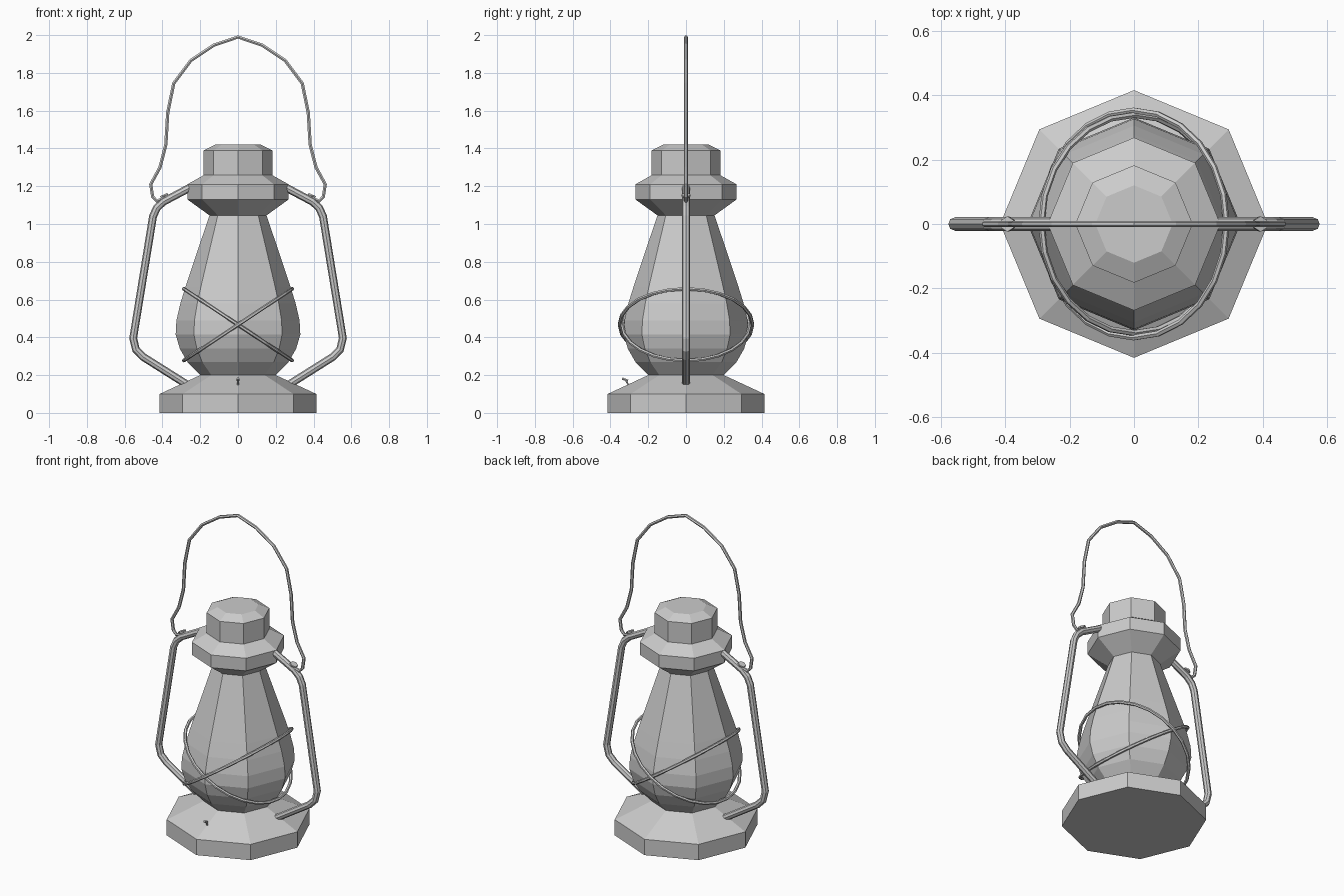
import bpy, bmesh, math
from mathutils import Vector

if "Cube" in bpy.data.objects:
    bpy.data.objects.remove(bpy.data.objects["Cube"])

grey = bpy.data.materials.new("grey metal")
grey.diffuse_color = (0.6, 0.6, 0.6, 1)
grey.use_nodes = True
grey.node_tree.nodes["Principled BSDF"].inputs["Base Color"].default_value = grey.diffuse_color


def finish(name, mesh):
    mesh.materials.clear()
    mesh.materials.append(grey)
    ob = bpy.data.objects.new(name, mesh)
    bpy.context.collection.objects.link(ob)
    return ob


def lathe(name, profile, sides=8):
    """Closed faceted body of revolution from (radius, height) pairs."""
    bm = bmesh.new()
    rings = [[bm.verts.new((r * math.cos(2 * math.pi * i / sides),
                            r * math.sin(2 * math.pi * i / sides), z))
              for i in range(sides)] for r, z in profile]
    for a, b in zip(rings, rings[1:]):
        for i in range(sides):
            j = (i + 1) % sides
            bm.faces.new((a[i], a[j], b[j], b[i]))
    bm.faces.new(rings[0][::-1])
    bm.faces.new(rings[-1])
    mesh = bpy.data.meshes.new(name)
    bm.to_mesh(mesh)
    bm.free()
    return finish(name, mesh)


def tube(name, points, radius, closed=False, resolution=2):
    """Round wire along a path."""
    curve = bpy.data.curves.new(name, 'CURVE')
    curve.dimensions = '3D'
    curve.bevel_depth = radius
    curve.bevel_resolution = resolution
    curve.use_fill_caps = True
    spline = curve.splines.new('POLY')
    spline.points.add(len(points) - 1)
    for p, co in zip(spline.points, points):
        p.co = (*co, 1)
    spline.use_cyclic_u = closed
    temp = bpy.data.objects.new(name, curve)
    bpy.context.collection.objects.link(temp)
    bpy.context.view_layer.update()
    mesh = bpy.data.meshes.new_from_object(
        temp.evaluated_get(bpy.context.evaluated_depsgraph_get()))
    bpy.data.objects.remove(temp)
    mesh.polygons.foreach_set("use_smooth", [False] * len(mesh.polygons))
    return finish(name, mesh)


# Main faceted bodies
lathe("base", [(0.415, 0), (0.415, 0.10), (0.2, 0.2)])
lathe("glass_chimney", [(0.2, 0.2), (0.268, 0.27), (0.308, 0.34), (0.33, 0.415),
                        (0.326, 0.49), (0.305, 0.58), (0.277, 0.67), (0.15, 1.05)])
lathe("collar", [(0.15, 1.045), (0.268, 1.13), (0.268, 1.21), (0.17, 1.265)])
lathe("cap", [(0.182, 1.26), (0.182, 1.39), (0.12, 1.42)])

# Side frame tubes with the pins that hold the handle
frame = [(0.27, 0.15), (0.50, 0.295), (0.54, 0.335), (0.555, 0.395), (0.45, 1.04),
         (0.43, 1.085), (0.395, 1.118), (0.25, 1.195)]
for side, s in (("left", -1), ("right", 1)):
    tube(side + "_frame", [(s * x, 0, z) for x, z in frame], 0.021)
    tube(side + "_pin", [(s * 0.375, 0, 1.12), (s * 0.393, 0, 1.155)], 0.009, resolution=1)
    tube(side + "_pin_head", [(s * 0.389, 0, 1.147), (s * 0.393, 0, 1.156)], 0.024, resolution=1)

# Wire handle, mirrored about the middle
half = [(0.385, 1.138), (0.43, 1.122), (0.452, 1.145), (0.462, 1.21), (0.413, 1.30),
        (0.382, 1.42), (0.372, 1.59), (0.34, 1.745), (0.25, 1.865), (0.127, 1.947)]
arc = [(-x, 0, z) for x, z in half] + [(0, 0, 1.99)] + [(x, 0, z) for x, z in half[::-1]]
tube("handle", arc, 0.01, resolution=1)

# Two tilted wire rings guarding the glass
for name, s, ry in (("guard_ring_a", 1, 0.352), ("guard_ring_b", -1, 0.338)):
    ring = []
    for i in range(24):
        a = 2 * math.pi * i / 24
        ring.append((0.287 * math.cos(a), ry * math.sin(a), 0.467 + s * 0.19 * math.cos(a)))
    tube(name, ring, 0.01, closed=True, resolution=1)

# Small winding key on the front of the base
tube("key_stem", [(0, -0.303, 0.143), (0, -0.322, 0.18)], 0.005, resolution=1)
tube("key_head", [(0, -0.338, 0.182), (0, -0.307, 0.17)], 0.007, resolution=1)
